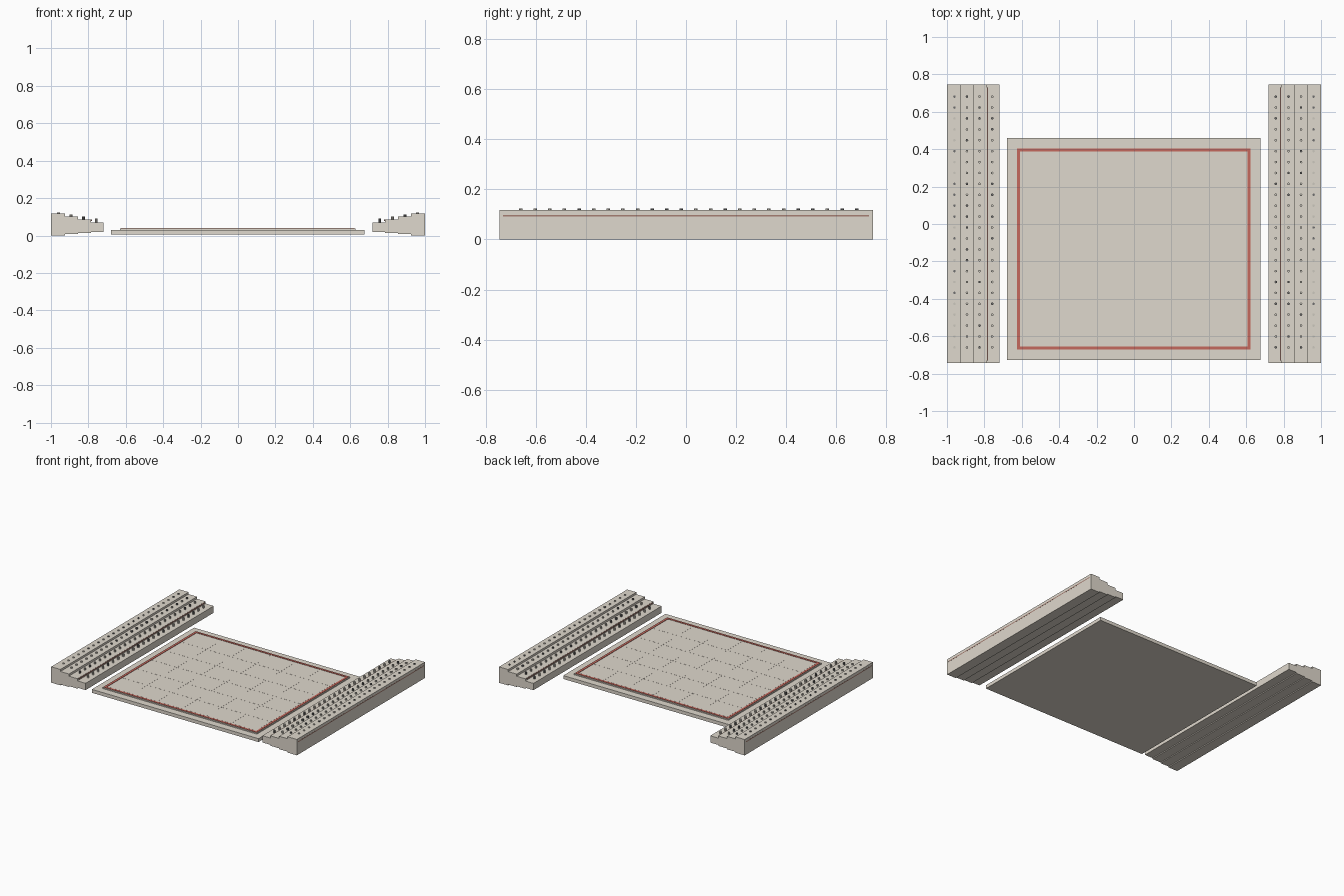
import bpy, bmesh, random
from mathutils import Matrix, Vector

random.seed(4)
cube = bpy.data.objects.get("Cube")
if cube:
    bpy.data.objects.remove(cube, do_unlink=True)


def material(name, rgb):
    m = bpy.data.materials.new(name)
    m.use_nodes = True
    m.diffuse_color = (*rgb, 1)
    m.node_tree.nodes["Principled BSDF"].inputs["Base Color"].default_value = (*rgb, 1)
    return m


STONE = material("pale_stone", (0.74, 0.69, 0.61))
RED = material("dull_red", (0.56, 0.14, 0.11))
BROWN = material("trim_brown", (0.38, 0.21, 0.17))
PEGS = [material("peg_stone", (0.6, 0.57, 0.51)),
        material("peg_grey", (0.16, 0.16, 0.16))]


def add_object(name, bm, mats):
    mesh = bpy.data.meshes.new(name)
    bm.to_mesh(mesh)
    bm.free()
    for m in mats:
        mesh.materials.append(m)
    obj = bpy.data.objects.new(name, mesh)
    bpy.context.collection.objects.link(obj)
    return obj


def add_box(bm, x, y, z):
    """Box from (low, high) ranges on each axis."""
    size = Vector((x[1] - x[0], y[1] - y[0], z[1] - z[0]))
    mid = Vector((sum(x), sum(y), sum(z))) / 2
    bmesh.ops.create_cube(bm, size=1, matrix=Matrix.Translation(mid) @ Matrix.Diagonal((*size, 1)))


def box(name, x, y, z, mat):
    bm = bmesh.new()
    add_box(bm, x, y, z)
    return add_object(name, bm, [mat])


# Central platform: wide base and a slightly smaller floor
box("platform_base", (-0.68, 0.677), (-0.728, 0.46), (0.005, 0.03), STONE)
box("platform_floor", (-0.63, 0.627), (-0.676, 0.408), (0.03, 0.038), STONE)

# Shallow square paving on the floor
FX, FY, N, GAP = (-0.605, 0.602), (-0.65, 0.383), 6, 0.0005
bm = bmesh.new()
dx, dy = (FX[1] - FX[0]) / N, (FY[1] - FY[0]) / N
for i in range(N):
    for j in range(N):
        x, y = FX[0] + i * dx, FY[0] + j * dy
        add_box(bm, (x + GAP, x + dx - GAP), (y + GAP, y + dy - GAP), (0.037, 0.0385))
add_object("floor_tiles", bm, [STONE])

# Red border around the floor
L, R, B, T, W = -0.625, 0.622, -0.671, 0.403, 0.016
bm = bmesh.new()
for x, y in (((L, R), (B, B + W)), ((L, R), (T - W, T)),
             ((L, L + W), (B + W, T - W)), ((R - W, R), (B + W, T - W))):
    add_box(bm, x, y, (0.037, 0.0405))
add_object("floor_border", bm, [RED])

# Stepped side stands, tiers listed from the outside in
EDGES = [1.0, 0.925, 0.856, 0.786, 0.72]
TOPS = [0.117, 0.102, 0.086, 0.07]
BOTTOMS = [0.0, 0.007, 0.013, 0.02]
PEG_X = [0.96, 0.893, 0.826, 0.758]
PEG_H = [0.006, 0.01, 0.015, 0.02]
Y = (-0.744, 0.746)

for side, s in (("left", 1), ("right", -1)):
    # Stand body from one stepped profile, extruded along y
    outline = []
    for k in range(4):
        outline += [(EDGES[k], TOPS[k]), (EDGES[k + 1], TOPS[k])]
    for k in reversed(range(4)):
        outline += [(EDGES[k + 1], BOTTOMS[k]), (EDGES[k], BOTTOMS[k])]
    bm = bmesh.new()
    face = bm.faces.new([bm.verts.new((s * x, Y[0], z)) for x, z in outline])
    ext = bmesh.ops.extrude_face_region(bm, geom=[face])
    bmesh.ops.translate(bm, vec=(0, Y[1] - Y[0], 0),
                        verts=[v for v in ext["geom"] if isinstance(v, bmesh.types.BMVert)])
    bmesh.ops.recalc_face_normals(bm, faces=bm.faces)
    add_object(side + "_stand", bm, [STONE])

    # Trim strips on the outer wall and on the riser above the lowest tier
    for name, x, z in (("outer_trim", (0.997, 1.0005), (0.091, 0.098)),
                       ("inner_trim", (0.781, 0.787), (0.078, 0.085))):
        box(side + "_" + name, sorted((s * x[0], s * x[1])), (-0.73, 0.73), z, BROWN)

    # Rows of pegs on each tier
    bm = bmesh.new()
    for px, top, h in zip(PEG_X, TOPS, PEG_H):
        for j in range(24):
            pos = Matrix.Translation((s * px, 0.681 - j * 0.0583, top + h / 2 - 0.001))
            new = bmesh.ops.create_cone(bm, cap_ends=True, segments=8, radius1=0.007,
                                        radius2=0.007, depth=h + 0.002, matrix=pos)
            shade = int(random.random() < 0.25)
            for f in {f for v in new["verts"] for f in v.link_faces}:
                f.material_index = shade
    add_object(side + "_pegs", bm, PEGS)
